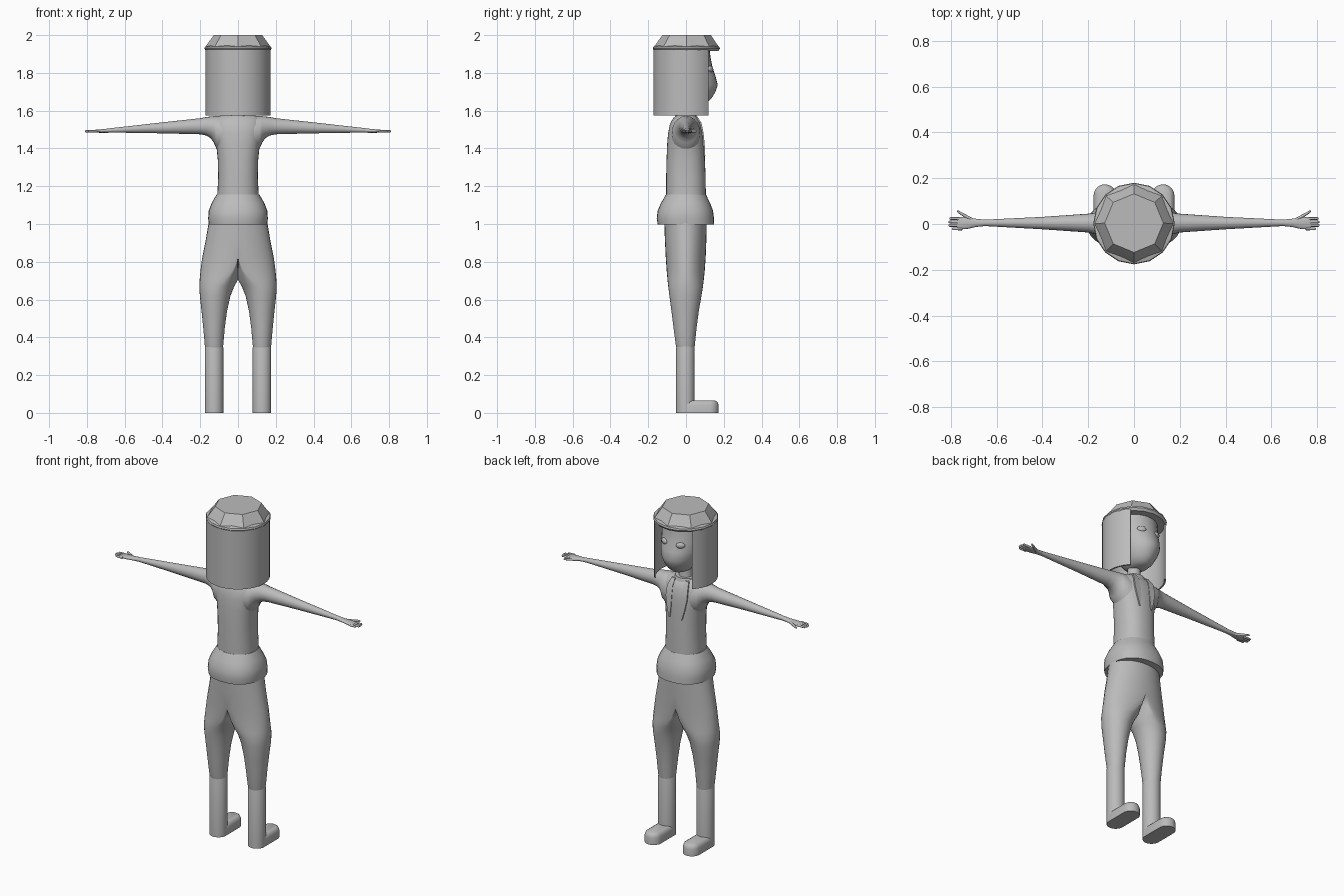
import bpy, bmesh, math
from math import sin, cos, pi

grey = bpy.data.materials.new("plain grey")
grey.diffuse_color = (0.5, 0.5, 0.5, 1)


def finish(name, bm, angle=40, mirror=False):
    bmesh.ops.recalc_face_normals(bm, faces=bm.faces)
    me = bpy.data.meshes.new(name)
    bm.to_mesh(me)
    bm.free()
    me.materials.append(grey)
    ob = bpy.data.objects.new(name, me)
    bpy.context.collection.objects.link(ob)
    bpy.ops.object.select_all(action='DESELECT')
    ob.select_set(True)
    bpy.context.view_layer.objects.active = ob
    bpy.ops.object.shade_smooth_by_angle(angle=math.radians(angle))
    if mirror:
        m = ob.modifiers.new("mirror", 'MIRROR')
        m.merge_threshold = 0.0005
    return ob


def loft(bm, rings):
    """Skin a list of closed rings and cap both ends."""
    vs = [[bm.verts.new(p) for p in r] for r in rings]
    n = len(vs[0])
    for a, b in zip(vs, vs[1:]):
        for i in range(n):
            j = (i + 1) % n
            bm.faces.new((a[i], a[j], b[j], b[i]))
    bm.faces.new(vs[0])
    bm.faces.new(vs[-1])


def oval(z, rx, y0, y1, x=0, power=2, n=32, turn=0):
    """Level ring between y0 and y1; a power above 2 makes it boxier."""
    pts = []
    for i in range(n):
        t = 2 * pi * i / n + turn
        c, s = cos(t), sin(t)
        e = 2 / power
        pts.append((x + rx * math.copysign(abs(c) ** e, c),
                    (y0 + y1) / 2 + (y1 - y0) / 2 * math.copysign(abs(s) ** e, s), z))
    return pts


def side_oval(x, z0, z1, y, ry, n=20):
    """Ring across the arm direction."""
    return [(x, y + ry * cos(2 * pi * i / n),
             (z0 + z1) / 2 + (z1 - z0) / 2 * sin(2 * pi * i / n)) for i in range(n)]


# Boots: straight shaft and a rounded foot pointing to +y
bm = bmesh.new()
loft(bm, [oval(0, .049, -.052, .046, .127), oval(.345, .049, -.052, .046, .127),
          oval(.36, .044, -.047, .042, .127)])


def sole(z, inset):
    r = .049 - inset
    return [(.127 + r * cos(t), (.124 if sin(t) > 0 else 0) + r * sin(t), z)
            for t in [2 * pi * (i + .5) / 32 for i in range(32)]]


loft(bm, [sole(0, 0), sole(.042, 0), sole(.058, .006), sole(.066, .018)])
finish("boots", bm, mirror=True)

# Trousers: round legs blending into D-shaped hip halves (w = blend)
bm = bmesh.new()
rings = []
for z, xi, xo, yb, yf, w in [(.345, .08, .173, -.051, .045, 0), (.36, .078, .176, -.054, .047, 0),
                             (.45, .07, .184, -.066, .056, 0), (.54, .058, .193, -.077, .068, 0),
                             (.62, .04, .202, -.088, .082, 0), (.67, .02, .205, -.094, .09, .1),
                             (.705, 0, .203, -.098, .094, .3), (.75, 0, .199, -.102, .099, .7),
                             (.82, 0, .19, -.107, .104, 1), (.92, 0, .17, -.112, .108, 1),
                             (1.02, 0, .153, -.115, .11, 1)]:
    ring = []
    for i in range(32):
        c, s = cos(2 * pi * i / 32), sin(2 * pi * i / 32)
        f = (1 - w) * (1 + c) / 2 + w * max(0, c)
        if f < 1e-6:
            f = 0
        ring.append((xi + (xo - xi) * f, (yb + yf) / 2 + (yf - yb) / 2 * s, z))
    rings.append(ring)
loft(bm, rings)
wall = [f for f in bm.faces if all(v.co.x < .0003 for v in f.verts)]
bmesh.ops.delete(bm, geom=wall, context='FACES')
finish("trousers", bm, 50, mirror=True)

# Jacket hem flaring over the hips
bm = bmesh.new()
loft(bm, [oval(.998, .155, -.15, .149, power=2.3), oval(1.03, .158, -.155, .148, power=2.3),
          oval(1.07, .155, -.15, .143, power=2.3), oval(1.11, .14, -.133, .128, power=2.2),
          oval(1.155, .114, -.107, .106, power=2.1)])
finish("jacket_hem", bm)

# Torso
bm = bmesh.new()
loft(bm, [oval(1.14, .11, -.105, .105, power=2.3), oval(1.25, .105, -.105, .104, power=2.3),
          oval(1.34, .107, -.103, .1, power=2.3), oval(1.42, .115, -.1, .097, power=2.3),
          oval(1.48, .128, -.095, .092, power=2.3), oval(1.53, .13, -.085, .082, power=2.3),
          oval(1.56, .12, -.068, .066), oval(1.575, .09, -.05, .05), oval(1.585, .05, -.04, .04)])
finish("torso", bm, 60)

# Tapering arms with flat hands
bm = bmesh.new()
loft(bm, [side_oval(*a) for a in [(.06, 1.36, 1.572, 0, .08), (.115, 1.40, 1.572, 0, .074),
                                  (.128, 1.43, 1.571, 0, .064), (.145, 1.455, 1.569, 0, .055),
                                  (.17, 1.469, 1.566, .002, .047), (.2, 1.475, 1.56, .004, .041),
                                  (.4, 1.48, 1.538, .004, .027), (.65, 1.484, 1.51, .005, .014),
                                  (.69, 1.483, 1.505, .005, .018), (.73, 1.483, 1.501, .004, .026),
                                  (.765, 1.484, 1.498, .003, .027), (.772, 1.486, 1.496, .003, .024)]])
# Four fingers and a thumb
for y, tip in [(-.021, .795), (-.006, .81), (.009, .81), (.024, .805)]:
    loft(bm, [side_oval(x, 1.491 - r, 1.491 + r, y, r, 8)
              for x, r in [(.75, .0065), (tip - .005, .006), (tip, .003)]])
loft(bm, [side_oval(x, 1.491 - r, 1.491 + r, y, r, 8)
          for x, y, r in [(.70, .014, .009), (.735, .034, .008), (.765, .052, .006), (.772, .055, .003)]])
finish("arms", bm, 60, mirror=True)

# Thin lapels lying on the chest
bm = bmesh.new()
loft(bm, [[(x - w, y - .008, z), (x + w, y - .008, z), (x + w, y, z), (x - w, y, z)]
          for x, y, z, w in [(.045, .056, 1.575, .012), (.05, .082, 1.535, .018), (.05, .093, 1.48, .02),
                             (.045, .099, 1.42, .014), (.04, .102, 1.36, .003)]])
finish("lapels", bm, mirror=True)

# Neck and collar
bm = bmesh.new()
loft(bm, [oval(1.55, .045, -.045, .045), oval(1.60, .036, -.036, .036), oval(1.68, .036, -.036, .036)])
loft(bm, [oval(1.55, .08, -.062, .065), oval(1.585, .06, -.055, .055)])
finish("neck", bm)

# Head with a forward jaw
bm = bmesh.new()
loft(bm, [oval(*r) for r in [(1.632, .03, -.02, .085), (1.642, .052, -.045, .11), (1.665, .075, -.07, .135),
                             (1.70, .094, -.09, .156), (1.735, .107, -.105, .168), (1.78, .118, -.115, .157),
                             (1.83, .125, -.122, .14), (1.88, .129, -.126, .13), (1.93, .129, -.128, .124)]])
finish("head", bm)

# Eyes
bm = bmesh.new()
bmesh.ops.create_uvsphere(bm, u_segments=16, v_segments=10, radius=1)
for v in bm.verts:
    v.co = (.053 + .023 * v.co.x, .128 - .009 * v.co.x + .014 * v.co.y, 1.82 + .017 * v.co.z)
finish("eyes", bm, 60, mirror=True)

# Long straight hair: a shell open at the front
bm = bmesh.new()
arc = [pi * (136 + 268 * i / 40) / 180 for i in range(41)]
outline = [(.173 * cos(t), .173 * sin(t)) for t in arc] + \
          [(.164 * cos(t), .164 * sin(t)) for t in reversed(arc)]
loft(bm, [[(x, y, z) for x, y in outline] for z in (1.575, 1.925)])
finish("hair", bm)

# Faceted cap: round rim and eight-sided crown
bm = bmesh.new()
loft(bm, [oval(1.915, .168, -.166, .17, n=16), oval(1.928, .178, -.176, .18, n=16),
          oval(1.938, .175, -.173, .177, n=16), oval(1.946, .15, -.15, .15, n=16)])
loft(bm, [oval(1.93, .177, -.175, .179, n=8), oval(1.945, .168, -.165, .169, n=8),
          oval(2.0, .128, -.124, .132, n=8)])
finish("cap", bm, 25)
